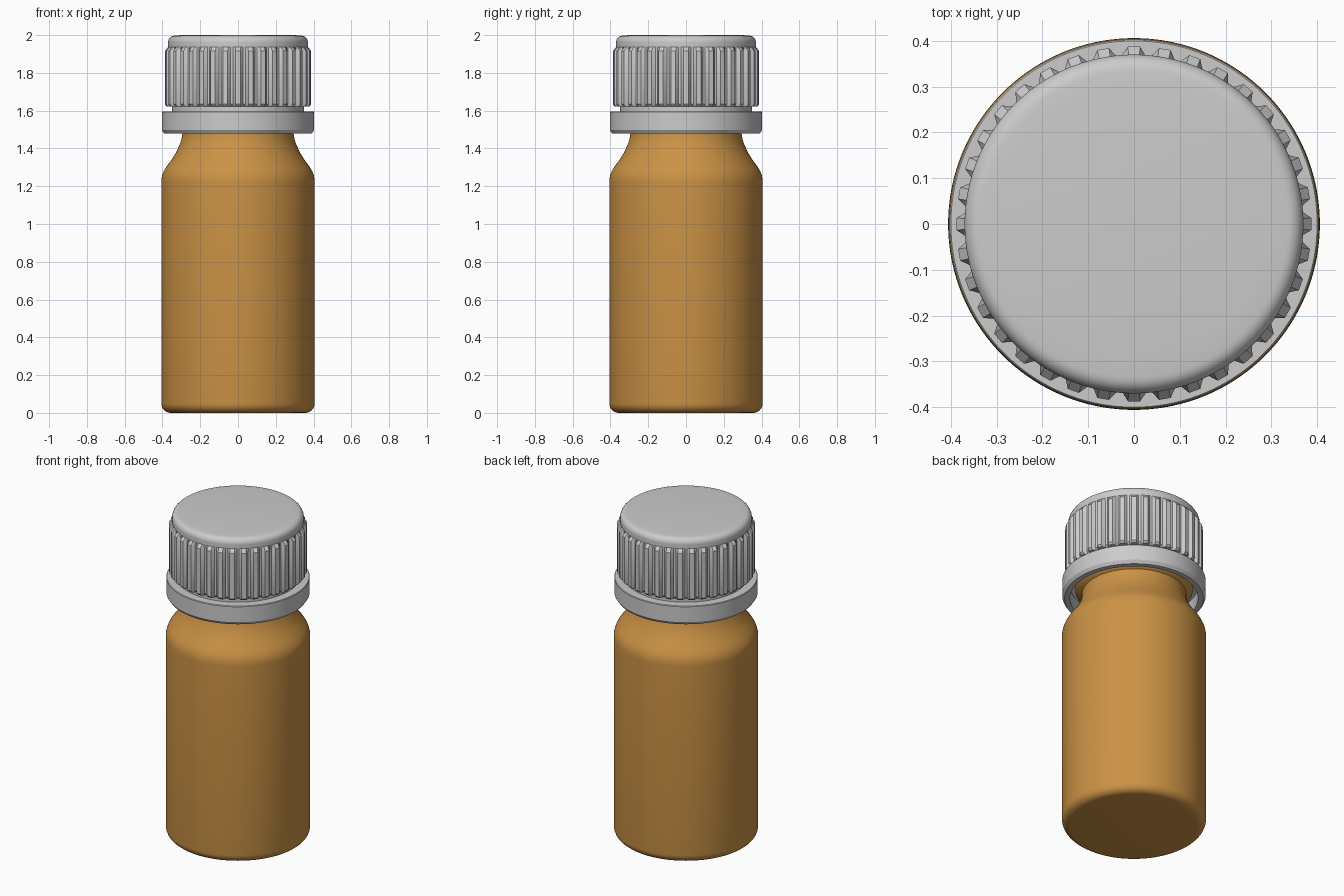
import bpy, bmesh, math

if "Cube" in bpy.data.objects:
    bpy.data.objects.remove(bpy.data.objects["Cube"])

RIBS = 36
STEPS = 4                      # points per rib around the cap
SEGS = RIBS * STEPS


def arc(cx, cz, r, a0, a1, n=6):
    """Points (radius, z) along a circular fillet, angles in degrees."""
    return [(cx + r * math.cos(math.radians(a0 + (a1 - a0) * i / n)),
             cz + r * math.sin(math.radians(a0 + (a1 - a0) * i / n)))
            for i in range(n + 1)]


def lathe(name, profile, closed=False, rib_rows=(), rib_depth=0.0, mat=None):
    """Spin a profile; rows in rib_rows get knurling pushed outwards.
    Rows of zero radius become single pole points."""
    bm = bmesh.new()
    rows = []
    for k, (r, z) in enumerate(profile):
        if r < 1e-6:
            rows.append([bm.verts.new((0, 0, z))] * SEGS)
            continue
        row = []
        for i in range(SEGS):
            j, rib = i % STEPS, i // STEPS
            # rib angles: crest corners, then valley corners
            off = (-0.19, 0.19, 0.40, 0.60)[j] if rib_rows else j / STEPS
            a = (rib + off) * 2 * math.pi / RIBS
            rr = r + (rib_depth if k in rib_rows and j < 2 else 0)
            row.append(bm.verts.new((rr * math.cos(a), rr * math.sin(a), z)))
        rows.append(row)
    pairs = list(zip(rows, rows[1:]))
    if closed:
        pairs.append((rows[-1], rows[0]))
    for lo, hi in pairs:
        if lo[0] is lo[1] and hi[0] is hi[1]:
            continue           # two poles in a row: nothing to fill
        for i in range(SEGS):
            j = (i + 1) % SEGS
            quad = list(dict.fromkeys((lo[i], lo[j], hi[j], hi[i])))
            bm.faces.new(quad)
    bmesh.ops.recalc_face_normals(bm, faces=bm.faces)
    me = bpy.data.meshes.new(name)
    bm.to_mesh(me)
    bm.free()
    ob = bpy.data.objects.new(name, me)
    bpy.context.collection.objects.link(ob)
    if mat:
        me.materials.append(mat)
    bpy.ops.object.select_all(action='DESELECT')
    ob.select_set(True)
    bpy.context.view_layer.objects.active = ob
    bpy.ops.object.shade_smooth_by_angle(angle=math.radians(32))
    return ob


amber = bpy.data.materials.new("amber")
amber.diffuse_color = (0.60, 0.29, 0.06, 1)
amber.use_nodes = True
amber.node_tree.nodes["Principled BSDF"].inputs["Base Color"].default_value = amber.diffuse_color

# Bottle: rounded base, straight body, S-curved shoulder, neck bead, open mouth
outer = [(0, 0)] + arc(0.356, 0.05, 0.05, -90, 0)
outer += [(0.406, 1.22), (0.405, 1.24), (0.401, 1.26), (0.393, 1.28),
          (0.38, 1.302), (0.352, 1.34), (0.327, 1.38), (0.309, 1.42),
          (0.299, 1.45), (0.294, 1.48), (0.294, 1.50)]
outer += [(0.325, 1.52), (0.33, 1.53), (0.33, 1.56), (0.325, 1.57), (0.29, 1.59)]
outer += [(0.29, 1.89), (0.28, 1.90)]
inner = [(0.25, 1.90), (0.24, 1.89), (0.24, 1.46), (0.29, 1.36),
         (0.35, 1.27), (0.365, 1.22), (0.365, 0.08), (0.33, 0.045), (0, 0.045)]
lathe("bottle", outer + inner, mat=amber)

# Cap: knurled side wall, rounded top edge, closed skirt with a hollow inside
wall = [(0.33, 1.622), (0.358, 1.622), (0.368, 1.634), (0.368, 1.915),
        (0.370, 1.937), (0.370, 1.962)]
top = arc(0.335, 1.962, 0.035, 8, 90) + [(0.30, 2.0), (0, 2.0)]
hollow = [(0, 1.95), (0.31, 1.95), (0.33, 1.93)]
# The start point is the skirt's inner rim, so run the profile from the hollow
profile = hollow + wall + top
ribs = tuple(len(hollow) + k for k in (1, 2, 3))
lathe("cap", profile, rib_rows=ribs, rib_depth=0.02)

# Thin band joining the cap to the sealing ring
lathe("bridge_band", [(0.33, 1.585), (0.35, 1.585), (0.35, 1.63), (0.33, 1.63)],
      closed=True)

# Sealing ring, chamfered at the bottom
lathe("sealing_ring", [(0.36, 1.478), (0.39, 1.478), (0.403, 1.497),
                       (0.403, 1.592), (0.40, 1.596), (0.33, 1.596),
                       (0.33, 1.575), (0.36, 1.56)], closed=True)
